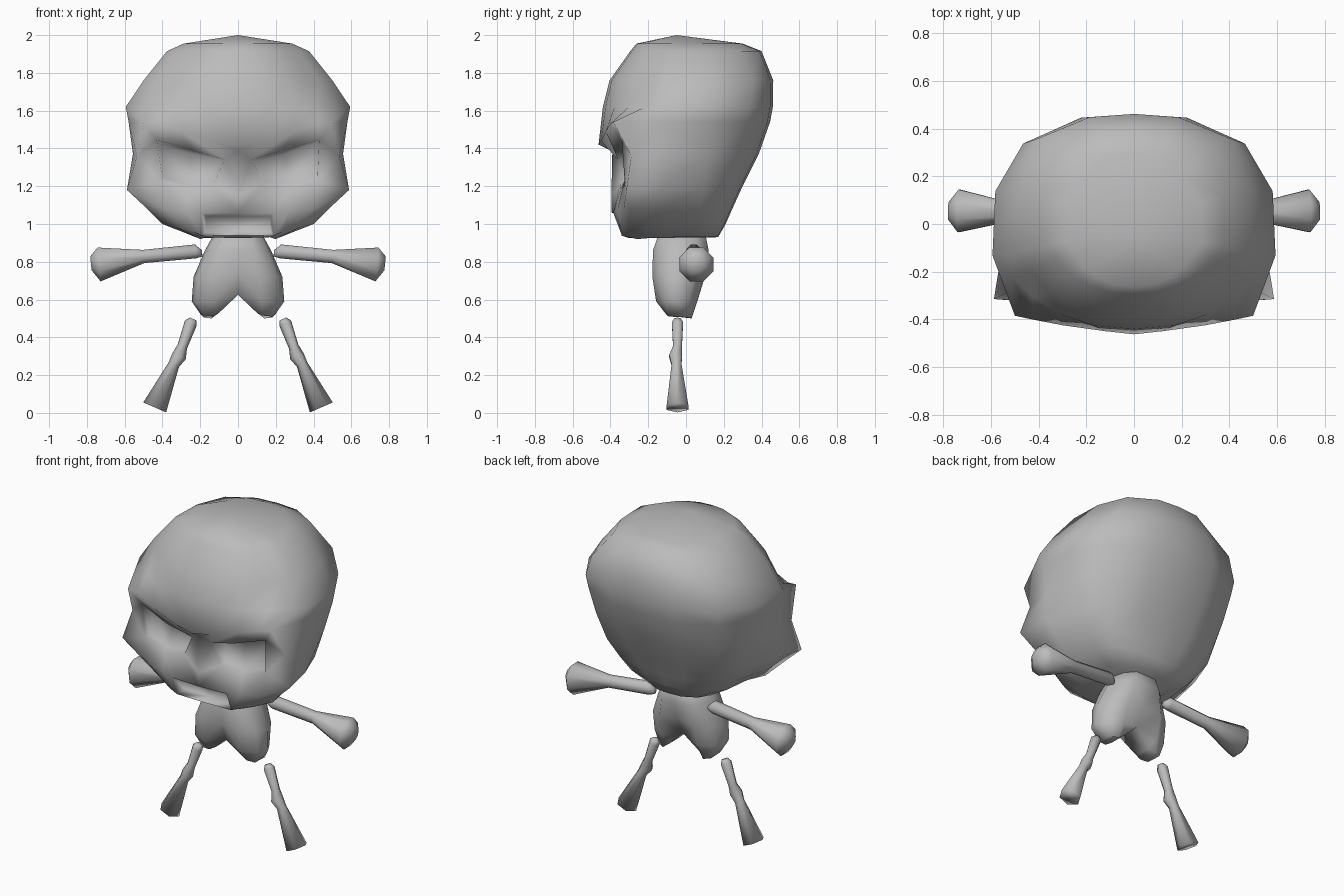
import bpy
import bmesh
import math
from mathutils import Vector

if "Cube" in bpy.data.objects:
    bpy.data.objects.remove(bpy.data.objects["Cube"])

# One plain clay colour for everything
CLAY = (0.5, 0.5, 0.5, 1)
clay = bpy.data.materials.new("clay_grey")
clay.use_nodes = True
clay.diffuse_color = CLAY
clay.node_tree.nodes["Principled BSDF"].inputs["Base Color"].default_value = CLAY


def finish(bm, name, angle):
    """Turn a bmesh into a smooth shaded object."""
    bmesh.ops.recalc_face_normals(bm, faces=bm.faces[:])
    mesh = bpy.data.meshes.new(name)
    bm.to_mesh(mesh)
    bm.free()
    mesh.materials.append(clay)
    obj = bpy.data.objects.new(name, mesh)
    bpy.context.collection.objects.link(obj)
    bpy.ops.object.select_all(action='DESELECT')
    obj.select_set(True)
    bpy.context.view_layer.objects.active = obj
    bpy.ops.object.shade_smooth_by_angle(angle=math.radians(angle))


def add_rows(bm, rows):
    return [[bm.verts.new(point) for point in row] for row in rows]


def bridge(bm, rows, closed=False):
    """Join neighbouring rows with quads; returns faces[row][column]."""
    strips = []
    for low, high in zip(rows, rows[1:]):
        count = len(low)
        last = count if closed else count - 1
        strips.append([bm.faces.new((low[i], low[(i + 1) % count],
                                     high[(i + 1) % count], high[i]))
                       for i in range(last)])
    return strips


def mirror_half(bm):
    geometry = bm.verts[:] + bm.edges[:] + bm.faces[:]
    bmesh.ops.mirror(bm, geom=geometry, axis='X', merge_dist=0.001)
    bmesh.ops.remove_doubles(bm, verts=bm.verts[:], dist=0.001)


# ---- Head: half rings from the front centre round to the back centre ----
def back_arc(z, width, front, back, corner=1, bulge=0.99):
    """Side and back of a ring; corner fills out the rear quarter."""
    return [(width * bulge, front * 0.3, z), (width * 0.97, back * 0.3, z),
            (width * 0.76 * corner, back * 0.72 * corner, z),
            (width * 0.37, back * 0.97, z), (0, back, z)]


def dome_row(z, width, front, back, corner=1):
    face = [(0, 1), (0.28, 0.97), (0.52, 0.86), (0.71, 0.69), (0.86, 0.49)]
    return ([(width * u, front * v, z) for u, v in face]
            + back_arc(z, width, front, back, corner))


chin = [(0, -.3, .925), (.17, -.3, .93), (.2, -.26, .92),
        (.21, -.2, .925), (.22, -.14, .93)]
lower_lip = [(0, -.345, .94), (.19, -.34, .94), (.24, -.335, .96),
             (.32, -.3, .98), (.4, -.22, 1.0)]
upper_lip = [(0, -.395, 1.06), (.19, -.385, 1.06), (.27, -.365, 1.07),
             (.4, -.33, 1.08), (.48, -.29, 1.08)]
cheek = [(0, -.395, 1.15), (.13, -.35, 1.21), (.27, -.345, 1.185),
         (.42, -.325, 1.23), (.588, -.315, 1.18)]
eye_top = [(0, -.39, 1.385), (.07, -.36, 1.34), (.24, -.38, 1.39),
           (.43, -.34, 1.445), (.535, -.29, 1.36)]
brow = [(0, -.463, 1.42), (.12, -.45, 1.44), (.3, -.425, 1.49),
        (.43, -.4, 1.53), (.5, -.385, 1.54)]

head_rows = [
    chin + back_arc(.93, .22, -.35, .17),
    lower_lip + back_arc(1.0, .34, -.38, .21, 1.05, 1.03),
    upper_lip + back_arc(1.08, .41, -.4, .245, 1.06, 1.1),
    cheek + back_arc(1.19, .49, -.4, .295, 1.06, 1.13),
    eye_top + back_arc(1.37, .54, -.4, .385, 1.04, 1.03),
    brow + back_arc(1.54, .585, -.4, .445, 1.02),
    dome_row(1.62, .6, -.44, .46, 1.02),
    dome_row(1.76, .505, -.405, .462, 1.07),
    dome_row(1.915, .38, -.295, .4, 1.03),
    dome_row(1.955, .29, -.262, .3, .92),
]
bm = bmesh.new()
rings = add_rows(bm, head_rows)
strips = bridge(bm, rings)
bm.faces.new(rings[0])
crown = bm.verts.new((0, -.05, 2))
for a, b in zip(rings[-1], rings[-1][1:]):
    bm.faces.new((a, b, crown))

# Mark the mouth and eye faces, then push them straight back after mirroring,
# with the top of each hollow deeper than its lower edge
MOUTH, EYE = 1, 2
strips[1][0].material_index = MOUTH
for face in strips[3][1:3]:
    face.material_index = EYE
mirror_half(bm)
bmesh.ops.recalc_face_normals(bm, faces=bm.faces[:])
for mark, rim, middle, deep, shallow in ((MOUTH, .02, 1.0, .08, .06),
                                         (EYE, .02, 1.28, .1, .03)):
    chosen = [f for f in bm.faces if f.material_index == mark]
    bmesh.ops.inset_region(bm, faces=chosen, thickness=rim,
                           use_even_offset=True)
    for vert in {v for f in chosen for v in f.verts}:
        vert.co.y += deep if vert.co.z > middle else shallow
for face in bm.faces:
    face.material_index = 0
finish(bm, "head", 120)


# ---- Torso: heart shaped, two lobes below a central crease ----
def torso_row(z, centre_z, width, front, back, crease):
    middle = (front + back) / 2
    return [(0, front + crease, centre_z), (width * .5, front, z),
            (width * .9, front * .6 + middle * .4, z), (width, middle, z),
            (width * .85, back * .6 + middle * .4, z),
            (width * .5, back, z), (0, back - crease, centre_z)]


bm = bmesh.new()
lobe_tip = [(.1, -.08, .53), (.13, -.1, .515), (.18, -.09, .51),
            (.2, -.04, .525), (.18, .01, .505), (.14, .03, .5), (.1, .01, .53)]
rings = add_rows(bm, [
    torso_row(.96, .96, .12, -.14, .1, 0),
    torso_row(.86, .86, .175, -.175, .12, 0),
    torso_row(.72, .74, .235, -.178, .1, .02),
    torso_row(.59, .625, .245, -.158, .06, .03),
    lobe_tip,
])
bridge(bm, rings)
bm.faces.new(rings[0])
bm.faces.new(rings[-1])
bm.faces.new((rings[-2][0], rings[-1][0], rings[-1][-1], rings[-2][-1]))
mirror_half(bm)
finish(bm, "torso", 80)


# ---- Limbs: tapered tubes along a short path of (x, y, z, radius) ----
def limb(name, path, side, sides):
    bm = bmesh.new()
    points = [Vector((x * side, y, z)) for x, y, z, _ in path]
    turn = (points[-1] - points[0]).to_track_quat('Z', 'Y')
    rows = []
    for centre, (_, _, _, radius) in zip(points, path):
        angles = [math.tau * (i + .5) / sides for i in range(sides)]
        rows.append([centre + turn @ Vector((radius * math.cos(a),
                                             radius * math.sin(a), 0))
                     for a in angles])
    rings = add_rows(bm, rows)
    bridge(bm, rings, closed=True)
    bm.faces.new(rings[0])
    bm.faces.new(rings[-1])
    finish(bm, name, 100)


arm_path = [(.19, .04, .845, .018), (.225, .04, .855, .04),
            (.5, .05, .828, .038), (.735, .055, .786, .097),
            (.778, .055, .792, .04)]
leg_path = [(.237, -.045, .497, .02), (.25, -.045, .475, .034),
            (.295, -.045, .35, .027), (.312, -.055, .3, .039),
            (.34, -.05, .255, .03), (.441, -.045, .029, .066)]
for side, label in ((1, "left"), (-1, "right")):
    limb(label + "_arm", arm_path, side, 8)
    limb(label + "_leg", leg_path, side, 6)
